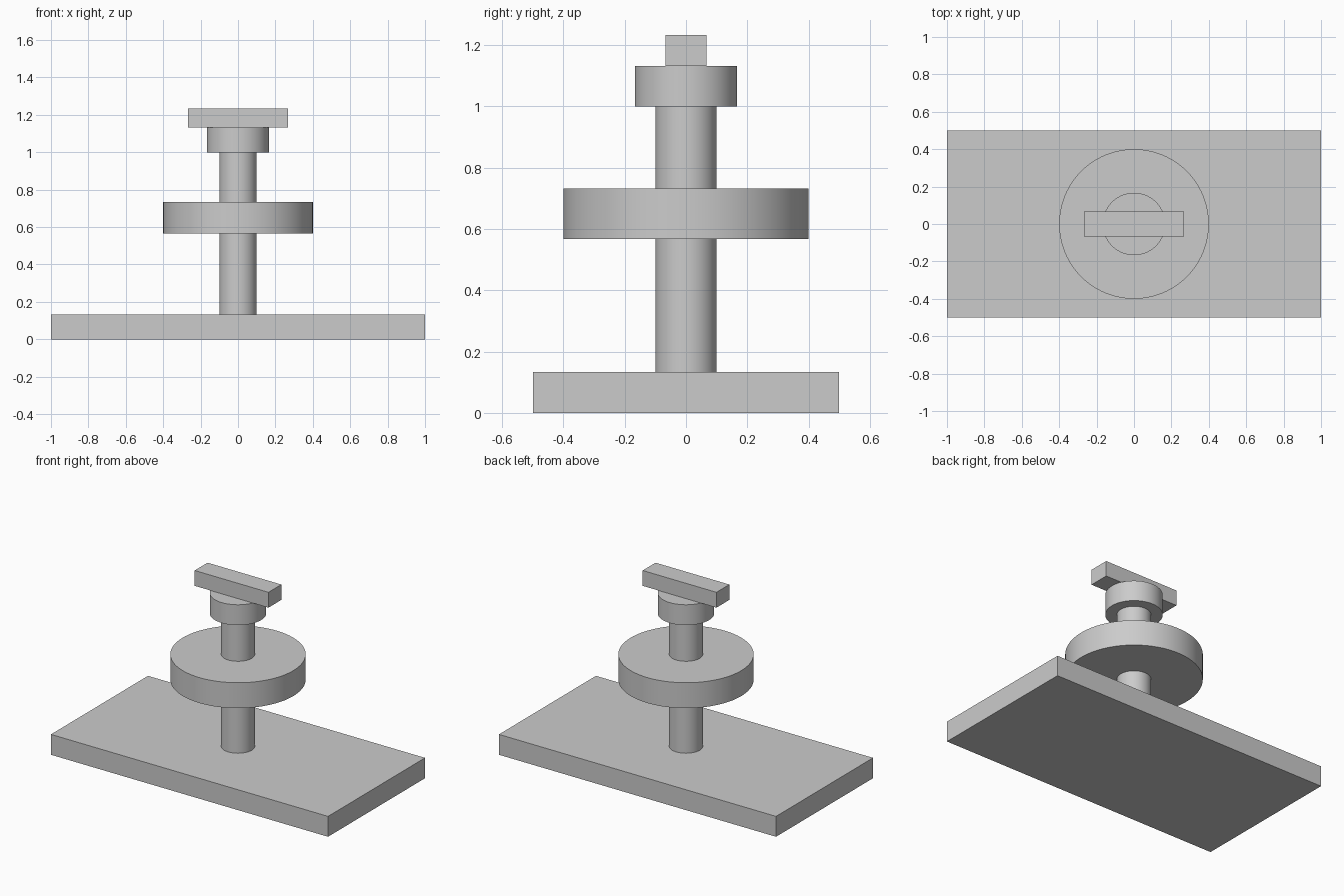
import bpy
import math

cube = bpy.data.objects.get("Cube")
if cube:
    bpy.data.objects.remove(cube, do_unlink=True)

grey = bpy.data.materials.new("plain grey")
grey.use_nodes = True
colour = (0.6, 0.6, 0.6, 1)
grey.diffuse_color = colour
grey.node_tree.nodes["Principled BSDF"].inputs["Base Color"].default_value = colour


def finish(name):
    obj = bpy.context.object
    obj.name = name
    obj.data.materials.append(grey)
    return obj


def block(name, width, depth, bottom, top):
    bpy.ops.mesh.primitive_cube_add(size=1, location=(0, 0, (bottom + top) / 2))
    obj = finish(name)
    obj.scale = (width, depth, top - bottom)
    bpy.ops.object.transform_apply(location=False, rotation=False, scale=True)


def disc(name, radius, bottom, top):
    bpy.ops.mesh.primitive_cylinder_add(
        vertices=96, radius=radius, depth=top - bottom,
        location=(0, 0, (bottom + top) / 2))
    finish(name)
    bpy.ops.object.shade_smooth_by_angle(angle=math.radians(30))


# Base plate
block("base_plate", 2, 1, 0, 0.133)

# Upright shaft with its wheel and collar
disc("shaft", 0.1, 0.133, 1)
disc("wheel", 0.4, 0.567, 0.733)
disc("collar", 0.167, 1, 1.133)

# Crossbar on top
block("crossbar", 0.533, 0.133, 1.133, 1.233)
